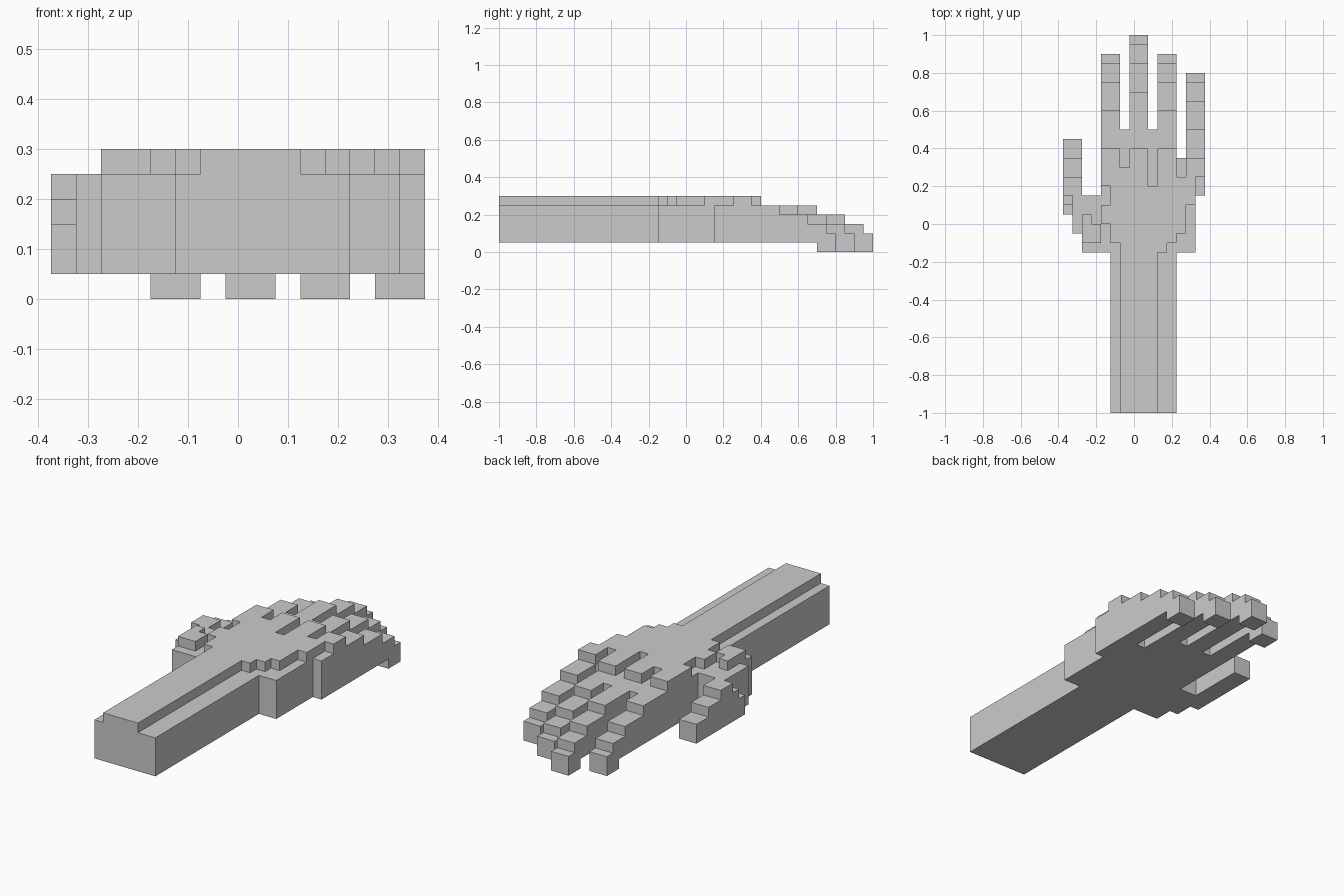
import bpy, bmesh

if "Cube" in bpy.data.objects:
    bpy.data.objects.remove(bpy.data.objects["Cube"])

U = 0.05                 # block size
X0, Y0 = -0.375, -1.0    # corner of the block grid
cols = {}                # (i, j) -> (bottom, top) in blocks


def slab(x0, x1, y0, y1, top, bottom=1):
    """Set the height of a rectangle of block columns (edges in units)."""
    i0, i1 = round((x0 - X0) / U), round((x1 - X0) / U)
    j0, j1 = round((y0 - Y0) / U), round((y1 - Y0) / U)
    for i in range(i0, i1):
        for j in range(j0, j1):
            cols[i, j] = (bottom, top)


def finger(x, start, ends):
    """Two-block-wide finger stepping down to a tip that touches the ground."""
    for top, end in zip((6, 5, 4, 3, 2), ends):
        slab(x, x + 0.1, start, end, top)
        start = end
    tip = ends[-1]
    for i in (0, 1):
        for j in (1, 2):
            key = (round((x - X0) / U) + i, round((tip - Y0) / U) - j)
            cols[key] = (0, cols[key][1])


# forearm with raised ridge
slab(-0.125, 0.225, -1, -0.15, 5)
slab(-0.075, 0.125, -1, -0.15, 6)

# palm base
slab(-0.275, 0.325, -0.15, 0.15, 5)
slab(-0.175, 0.325, 0.15, 0.35, 5)

# raised back of the hand, widening toward the knuckles
for x0, x1, y0, y1 in ((-0.075, 0.175, -0.15, -0.1), (-0.125, 0.225, -0.1, -0.05),
                       (-0.125, 0.275, -0.05, 0), (-0.175, 0.275, 0, 0.1),
                       (-0.125, 0.325, 0.1, 0.2), (-0.175, 0.325, 0.2, 0.3)):
    slab(x0, x1, y0, y1, 6)

# fingers
finger(-0.175, 0.2, (0.4, 0.6, 0.75, 0.85, 0.9))
finger(-0.025, 0.2, (0.4, 0.7, 0.85, 0.95, 1.0))
finger(0.125, 0.2, (0.4, 0.6, 0.75, 0.85, 0.9))
slab(0.325, 0.375, 0.15, 0.25, 5)
finger(0.275, 0.25, (0.35, 0.5, 0.65, 0.75, 0.8))

# webs between the fingers
slab(-0.075, -0.025, 0.2, 0.3, 6)
slab(-0.075, -0.025, 0.3, 0.5, 5)
slab(0.075, 0.125, 0.2, 0.5, 5)
slab(0.225, 0.275, 0.25, 0.35, 5)

# thumb with its raised base
slab(-0.275, -0.175, -0.1, 0, 6)
slab(-0.275, -0.225, 0, 0.05, 6)
slab(-0.325, -0.275, -0.05, 0.15, 5)
slab(-0.375, -0.325, 0.05, 0.1, 3)
slab(-0.375, -0.325, 0.1, 0.15, 4)
slab(-0.375, -0.275, 0.15, 0.25, 5)
slab(-0.375, -0.275, 0.25, 0.35, 4)
slab(-0.375, -0.275, 0.35, 0.45, 3)

# outer skin of all blocks, flat areas merged
blocks = {(i, j, k) for (i, j), (b, t) in cols.items() for k in range(b, t)}
bm = bmesh.new()
for c in blocks:
    for a in range(3):
        for s in (0, 1):
            n = list(c)
            n[a] += 2 * s - 1
            if tuple(n) in blocks:
                continue
            quad = []
            for u, v in ((0, 0), (1, 0), (1, 1), (0, 1)):
                p = list(c)
                p[a] += s
                p[(a + 1) % 3] += u
                p[(a + 2) % 3] += v
                quad.append(bm.verts.new((X0 + p[0] * U, Y0 + p[1] * U, p[2] * U)))
            bm.faces.new(quad if s else quad[::-1])
bmesh.ops.remove_doubles(bm, verts=bm.verts, dist=0.001)
bmesh.ops.dissolve_limit(bm, angle_limit=0.01, verts=bm.verts, edges=bm.edges)
mesh = bpy.data.meshes.new("block_hand")
bm.to_mesh(mesh)
bm.free()
bpy.context.collection.objects.link(bpy.data.objects.new("block_hand", mesh))
